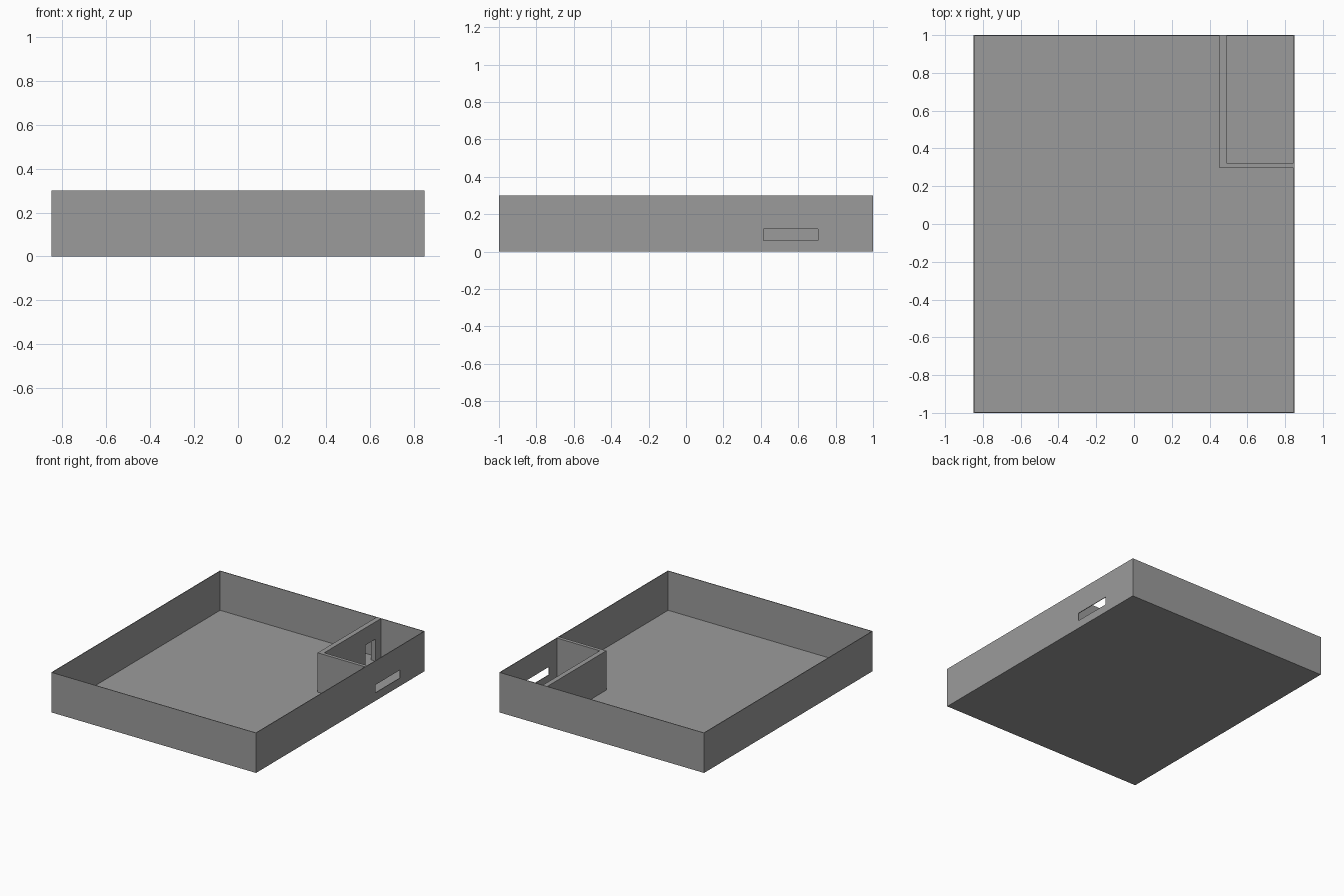
import bpy
import bmesh

cube = bpy.data.objects.get("Cube")
if cube:
    bpy.data.objects.remove(cube, do_unlink=True)

HALF_X, HALF_Y, HEIGHT = 0.85, 1.0, 0.3
SKIN = 0.005

grey = bpy.data.materials.new("plain_grey")
grey.use_nodes = True
grey.diffuse_color = (0.33, 0.33, 0.33, 1)
grey.node_tree.nodes["Principled BSDF"].inputs["Base Color"].default_value = (0.33, 0.33, 0.33, 1)


def finish(name, bm):
    bmesh.ops.recalc_face_normals(bm, faces=bm.faces)
    mesh = bpy.data.meshes.new(name)
    bm.to_mesh(mesh)
    bm.free()
    mesh.materials.append(grey)
    obj = bpy.data.objects.new(name, mesh)
    bpy.context.collection.objects.link(obj)
    return obj


def box(name, low, high, open_top=False):
    bm = bmesh.new()
    bmesh.ops.create_cube(bm, size=1)
    for v in bm.verts:
        v.co = [b if c > 0 else a for a, b, c in zip(low, high, v.co)]
    if open_top:
        top = [f for f in bm.faces if f.normal.z > 0.9]
        bmesh.ops.delete(bm, geom=top, context='FACES_ONLY')
    return finish(name, bm)


def cut(obj, name, low, high):
    cutter = box(name, low, high)
    cutter.hide_render = True
    cutter.hide_viewport = True
    mod = obj.modifiers.new(name, 'BOOLEAN')
    mod.operation = 'DIFFERENCE'
    mod.solver = 'EXACT'
    mod.object = cutter


# Outer walls and floor as one thin open shell, with a window in the side
shell = box("outer_walls_and_floor", (-HALF_X, -HALF_Y, 0), (HALF_X, HALF_Y, HEIGHT), open_top=True)
# recalculated normals point outward, so thicken inward
solid = shell.modifiers.new("thickness", 'SOLIDIFY')
solid.thickness = SKIN
solid.offset = -1
solid.use_even_offset = True
cut(shell, "window_cutter", (0.8, 0.415, 0.06), (0.9, 0.705, 0.12))

# L-shaped partition closing off the corner room
x0, x1 = 0.453, 0.49
y0, y1 = 0.297, 0.323
end_x, end_y = HALF_X - SKIN, HALF_Y - SKIN
outline = [(x0, y0), (end_x, y0), (end_x, y1), (x1, y1), (x1, end_y), (x0, end_y)]
bm = bmesh.new()
base = bm.faces.new([bm.verts.new((x, y, SKIN)) for x, y in outline])
raised = bmesh.ops.extrude_face_region(bm, geom=[base])["geom"]
for v in raised:
    if isinstance(v, bmesh.types.BMVert):
        v.co.z = HEIGHT
partition = finish("room_partition", bm)

# Doorway through the long partition wall
cut(partition, "doorway_cutter", (0.4, 0.81, -0.05), (0.55, 0.93, 0.17))
